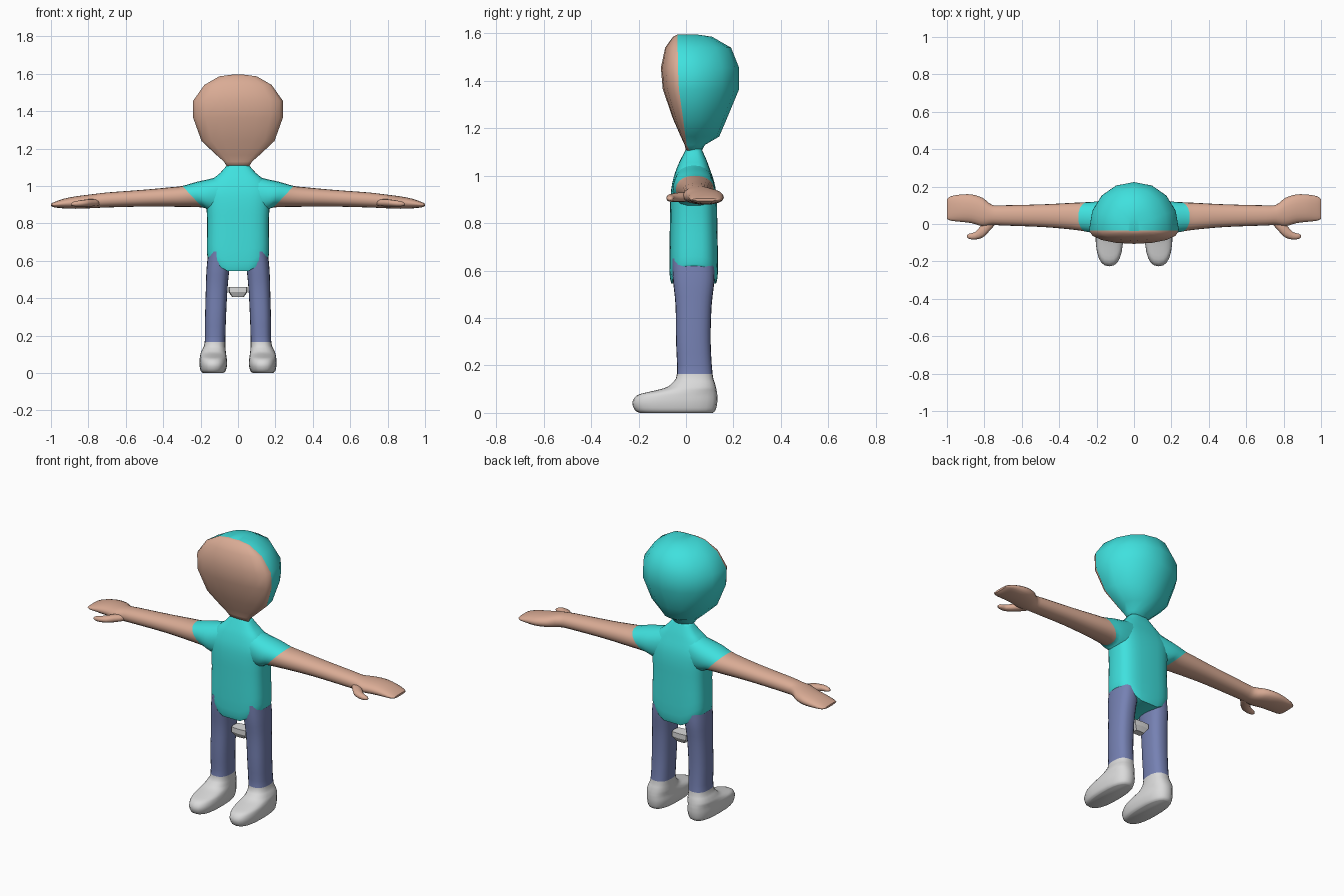
import bpy, bmesh, math
from mathutils import Vector

if "Cube" in bpy.data.objects:
    bpy.data.objects.remove(bpy.data.objects["Cube"])


def material(name, rgb):
    m = bpy.data.materials.new(name)
    m.diffuse_color = (*rgb, 1)
    m.use_nodes = True
    m.node_tree.nodes["Principled BSDF"].inputs["Base Color"].default_value = m.diffuse_color
    return m


TEAL = material("teal", (0.05, 0.75, 0.73))
SKIN = material("skin", (0.70, 0.41, 0.30))
BLUE = material("slate_blue", (0.18, 0.22, 0.45))
GREY = material("light_grey", (0.70, 0.70, 0.70))


def unit(i, n, e=2.0):
    """Point i of n on a unit superellipse."""
    a = 2 * math.pi * i / n
    c, s = math.cos(a), math.sin(a)
    c, s = (0 if abs(v) < 1e-9 else v for v in (c, s))
    return (math.copysign(abs(c) ** (2 / e), c), math.copysign(abs(s) ** (2 / e), s))


def spline(rows, k):
    """Smooth curve through table rows, k steps for each gap."""
    out = []
    for j in range(len(rows) - 1):
        p = [rows[max(j - 1, 0)], rows[j], rows[j + 1], rows[min(j + 2, len(rows) - 1)]]
        for s in range(k):
            t = s / k
            out.append([b + 0.5 * t * (c - a + t * (2 * a - 5 * b + 4 * c - d + t * (3 * (b - c) + d - a)))
                        for a, b, c, d in zip(*p)])
    return out + [list(rows[-1])]


def loft(name, rings, mats, rule=lambda j, i: 0, mirror=False, sharp=60):
    """Skin closed rings, cap both ends, colour faces by rule(row, side)."""
    bm = bmesh.new()
    vs = [[bm.verts.new(Vector(p)) for p in r] for r in rings]
    n = len(vs[0])
    for j in range(len(vs) - 1):
        for i in range(n):
            k = (i + 1) % n
            f = bm.faces.new((vs[j][i], vs[j][k], vs[j + 1][k], vs[j + 1][i]))
            f.material_index = rule(j, i)
    for r, j in ((vs[0], 0), (vs[-1], len(vs) - 2)):
        for i in range(n // 2):
            quad = list(dict.fromkeys((r[i], r[i + 1], r[(n - i - 1) % n], r[(n - i) % n])))
            bm.faces.new(quad).material_index = rule(j, 0)
    bmesh.ops.recalc_face_normals(bm, faces=bm.faces[:])
    for f in bm.faces:
        f.smooth = True
    me = bpy.data.meshes.new(name)
    bm.to_mesh(me)
    bm.free()
    me.set_sharp_from_angle(angle=math.radians(sharp))
    for m in mats:
        me.materials.append(m)
    ob = bpy.data.objects.new(name, me)
    bpy.context.collection.objects.link(ob)
    if mirror:
        ob.modifiers.new("Mirror", 'MIRROR').use_mirror_merge = False
    return ob


# Head: z, half width, face y, colour split y, back y
head = [(1.105, .06, .0, .015, .066), (1.13, .075, -.006, .003, .08),
        (1.165, .115, -.022, -.002, .14), (1.24, .195, -.055, -.012, .172),
        (1.365, .24, -.098, -.03, .224), (1.455, .24, -.106, -.034, .224),
        (1.54, .18, -.088, -.035, .19), (1.586, .10, -.055, -.036, .11),
        (1.595, .03, -.038, -.034, .05)]


def head_ring(z, w, yf, b, yb):
    pts = []
    for i in range(16):
        u, v = unit(i, 16, 2.1)
        pts.append((w * u, b + v * (yb - b if v > 0 else b - yf), z))
    return pts


loft("head", [head_ring(*r) for r in head], [TEAL, SKIN], lambda j, i: int(i >= 8), sharp=80)

# Shirt body: z, half width, front y, back y; the hem rises at the sides
torso = [(.545, .163, -.062, .127), (.60, .167, -.07, .135), (.80, .165, -.068, .132),
         (.90, .17, -.066, .13), (.97, .175, -.058, .12), (1.03, .14, -.04, .10),
         (1.07, .095, -.022, .085), (1.112, .058, .0, .066)]


def torso_ring(z, w, yf, yb, n=32):
    pts = []
    for i in range(n):
        u, v = unit(i, n, 3)
        lift = max(0, abs(w * u) - .065) * .77 * min(1, max(0, (.78 - z) / .235))
        pts.append((w * u, (yf + yb) / 2 + v * (yb - yf) / 2, z + lift))
    return pts


loft("shirt", [torso_ring(*r) for r in spline(torso, 3)], [TEAL])

# Arm with sleeve: top x, top z, bottom x, bottom z, front y, back y
arm = [(.06, 1.065, .08, .84, -.045, .11), (.14, 1.04, .14, .86, -.053, .118),
       (.22, 1.022, .165, .872, -.054, .12), (.298, 1.0, .19, .885, -.043, .117),
       (.36, .993, .30, .888, -.03, .113), (.5, .98, .48, .89, -.016, .105),
       (.7, .965, .7, .885, -.008, .1), (.76, .958, .76, .882, -.005, .103),
       (.81, .952, .81, .88, -.012, .14), (.87, .944, .87, .878, .005, .158),
       (.93, .932, .93, .88, .012, .157), (.98, .915, .98, .885, .018, .148),
       (1.0, .905, 1.0, .893, .028, .132)]
thumb = [(.74, .925, .74, .895, .0, .05), (.78, .93, .78, .89, -.045, .03),
         (.81, .928, .81, .89, -.073, .0), (.85, .922, .85, .89, -.083, -.043),
         (.88, .915, .88, .892, -.08, -.051), (.892, .907, .892, .897, -.072, -.06)]


def arm_ring(xt, zt, xb, zb, yf, yb, n=20):
    pts = []
    for i in range(n):
        u, v = unit(i, n, 2.2)
        t = (v + 1) / 2
        pts.append((xb + (xt - xb) * t, (yf + yb) / 2 + u * (yb - yf) / 2, zb + (zt - zb) * t))
    return pts


loft("arms", [arm_ring(*r) for r in spline(arm, 3)], [TEAL, SKIN],
     lambda j, i: int(j >= 9), mirror=True)
loft("thumbs", [arm_ring(*r, n=12) for r in spline(thumb, 2)], [SKIN], mirror=True)

# Leg with shoe: z, inner x, outer x, front y, back y
leg = [(.0, .078, .188, -.195, .112), (.012, .066, .20, -.216, .125),
       (.045, .058, .206, -.226, .132), (.075, .06, .205, -.205, .132),
       (.09, .062, .203, -.15, .13), (.105, .064, .2, -.09, .127),
       (.125, .066, .192, -.06, .122), (.165, .068, .178, -.038, .112),
       (.3, .064, .176, -.042, .104), (.45, .056, .172, -.044, .108),
       (.56, .045, .168, -.055, .12), (.65, .03, .158, -.06, .12)]


def box_ring(z, x0, x1, yf, yb, n=24, e=2.5):
    pts = []
    for i in range(n):
        u, v = unit(i, n, e)
        pts.append(((x0 + x1) / 2 + u * (x1 - x0) / 2, (yf + yb) / 2 + v * (yb - yf) / 2, z))
    return pts


loft("legs", [box_ring(*r) for r in spline(leg, 3)], [GREY, BLUE],
     lambda j, i: int(j >= 21), mirror=True)

# Small loose wedge between the legs
wedge = [(.405, -.03, .03, .015, .055), (.432, -.05, .05, .0, .07), (.46, -.052, .052, .0, .07)]
loft("hip_wedge", [box_ring(*r, n=8, e=6) for r in wedge], [GREY], sharp=25)
